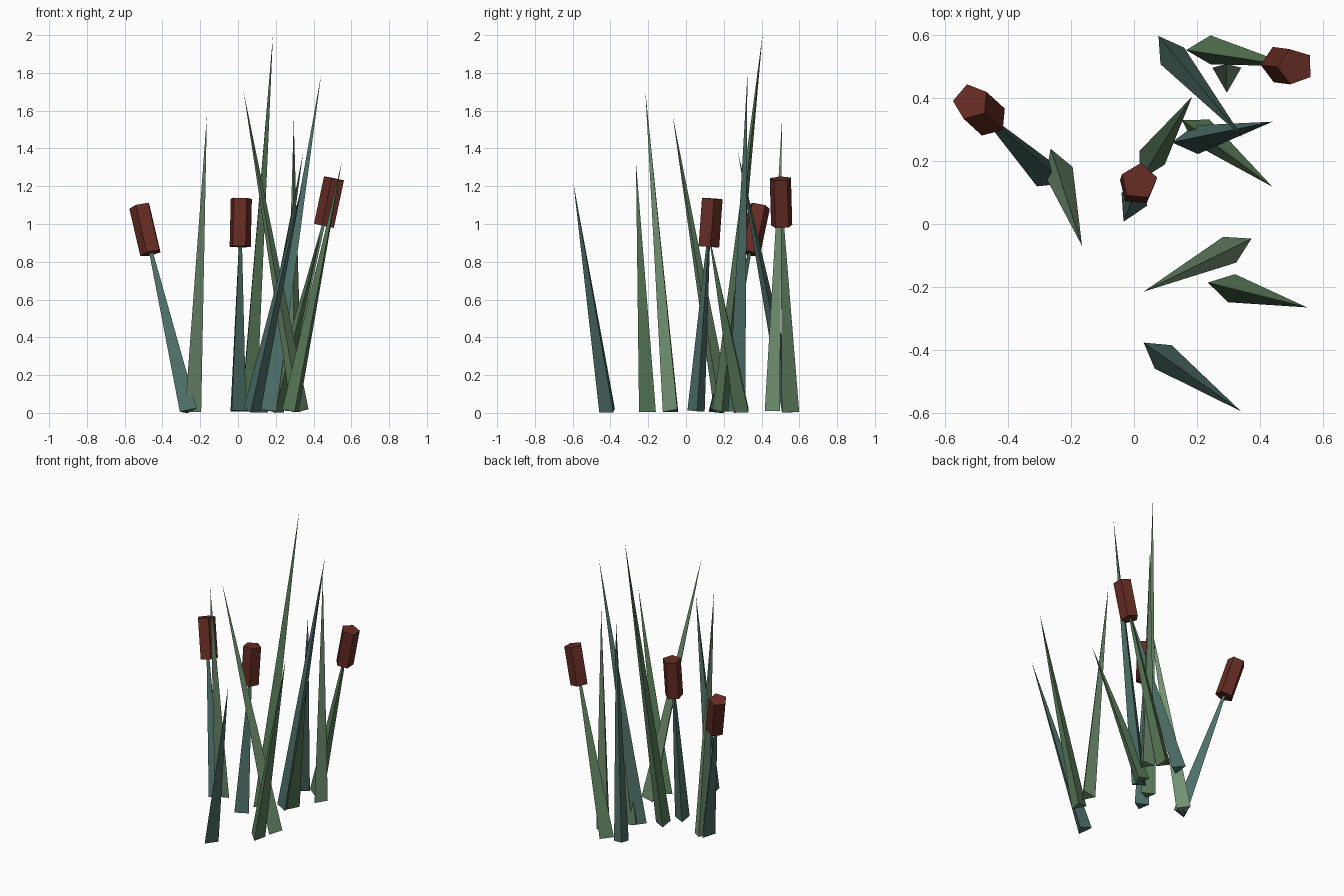
import bpy, bmesh
from math import cos, sin, tau, radians
from mathutils import Vector

if "Cube" in bpy.data.objects:
    bpy.data.objects.remove(bpy.data.objects["Cube"])


def material(name, rgb):
    m = bpy.data.materials.new(name)
    m.diffuse_color = (*rgb, 1)
    m.use_nodes = True
    m.node_tree.nodes["Principled BSDF"].inputs["Base Color"].default_value = m.diffuse_color
    return m


green = material("leaf_green", (0.10, 0.20, 0.10))
teal = material("leaf_teal", (0.075, 0.16, 0.14))
sage = material("leaf_sage", (0.17, 0.29, 0.17))
brown = material("seed_brown", (0.13, 0.025, 0.017))


def ring(bm, centre, axis, sides, radius, angle):
    """Polygon perpendicular to axis, first corner facing the given heading."""
    h = Vector((cos(radians(angle)), sin(radians(angle)), 0))
    u = (h - axis * h.dot(axis)).normalized()
    v = axis.cross(u)
    return [bm.verts.new(centre + radius * (cos(tau * i / sides) * u + sin(tau * i / sides) * v))
            for i in range(sides)]


def finish(bm, name, mat):
    bmesh.ops.recalc_face_normals(bm, faces=bm.faces[:])
    me = bpy.data.meshes.new(name)
    bm.to_mesh(me)
    bm.free()
    me.materials.append(mat)
    bpy.context.collection.objects.link(bpy.data.objects.new(name, me))


def blade(name, base, tip, angle, mat):
    """Three-sided spike."""
    base, tip = Vector((*base, 0.01)), Vector(tip)
    bm = bmesh.new()
    r = ring(bm, base, (tip - base).normalized(), 3, 0.053, angle)
    apex = bm.verts.new(tip)
    bm.faces.new(r)
    for i in range(3):
        bm.faces.new((r[i], r[(i + 1) % 3], apex))
    finish(bm, name, mat)


def seed_head(name, bottom, top, angle):
    """Five-sided prism."""
    bottom, top = Vector(bottom), Vector(top)
    axis = (top - bottom).normalized()
    bm = bmesh.new()
    a = ring(bm, bottom, axis, 5, 0.059, angle)
    b = ring(bm, top, axis, 5, 0.059, angle)
    bm.faces.new(a)
    bm.faces.new(b)
    for i in range(5):
        j = (i + 1) % 5
        bm.faces.new((a[i], a[j], b[j], b[i]))
    finish(bm, name, brown)


# Leaves: base centre, tip, base heading, colour
leaves = [
    ((0.072, -0.407), (0.34, -0.595, 1.21), 23, teal),
    ((0.285, -0.198), (0.55, -0.265, 1.33), 46, green),
    ((0.327, -0.07), (0.03, -0.215, 1.70), 27, sage),
    ((-0.247, 0.19), (-0.165, -0.07, 1.57), 110, sage),
    ((0.045, 0.187), (0.185, 0.405, 2.0), 122, green),
    ((0.172, 0.265), (0.44, 0.325, 1.79), 66, teal),
    ((0.195, 0.305), (0.44, 0.118, 0.96), 28, green),
    ((0.107, 0.555), (0.345, 0.275, 1.38), 4, teal),
    ((0.295, 0.47), (0.295, 0.508, 1.55), 270, sage),
]
for n, (base, tip, ang, mat) in enumerate(leaves, 1):
    blade(f"leaf_{n}", base, tip, ang, mat)

# Reeds: stem base, stem heading, colour, head bottom, head top, head heading
reeds = [
    ((-0.265, 0.15), 214, teal, (-0.46, 0.335, 0.845), (-0.518, 0.388, 1.095), 105),
    ((-0.01, 0.055), 4, teal, (0.01, 0.117, 0.88), (0.016, 0.135, 1.135), 85),
    ((0.217, 0.553), 180, green, (0.46, 0.507, 0.99), (0.513, 0.5, 1.24), 110),
]
for n, (base, ang, mat, low, high, spin) in enumerate(reeds, 1):
    tip = Vector(low).lerp(Vector(high), 0.95)
    blade(f"reed_stem_{n}", base, tip, ang, mat)
    seed_head(f"seed_head_{n}", low, high, spin)
